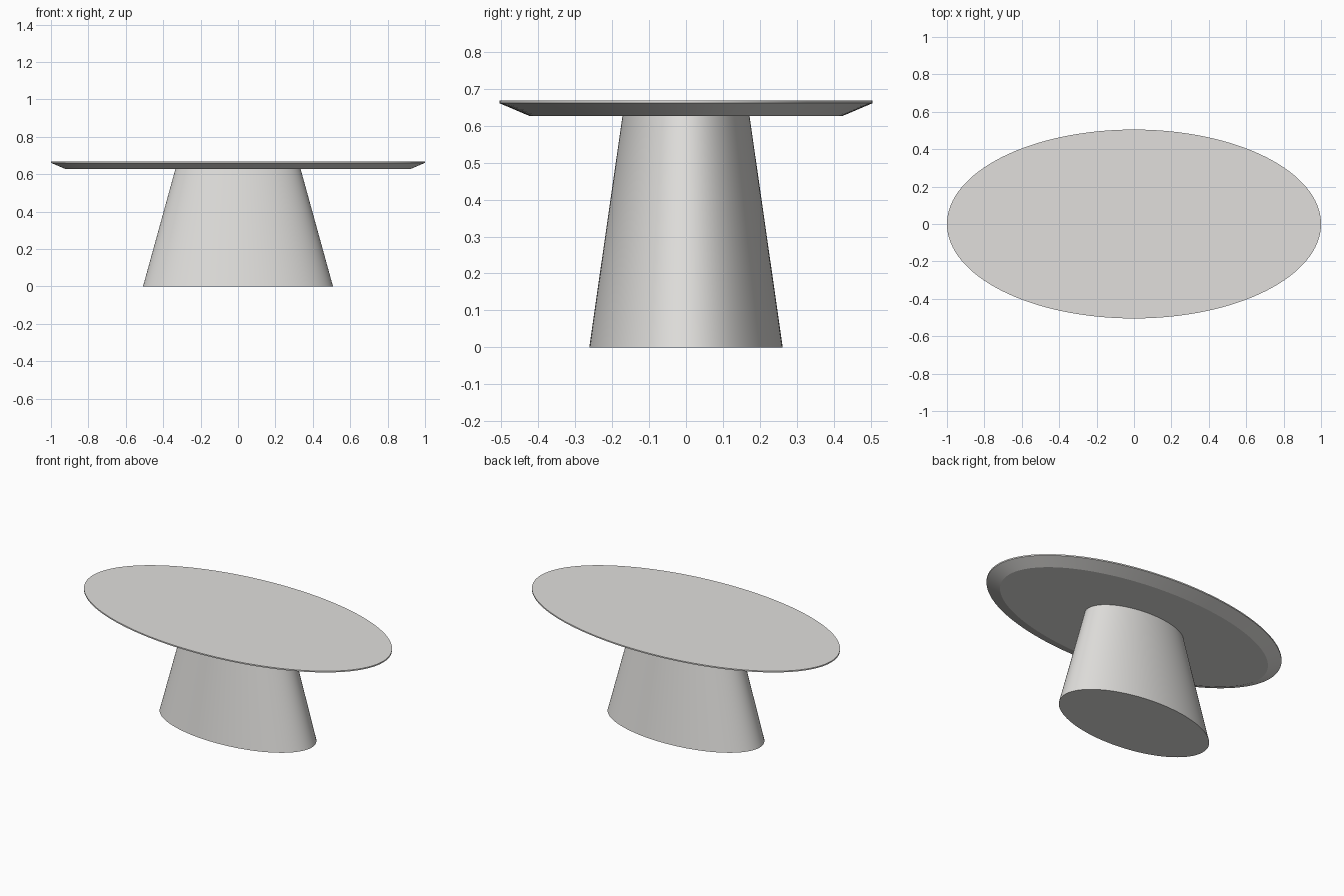
import bpy, bmesh, math

if "Cube" in bpy.data.objects:
    bpy.data.objects.remove(bpy.data.objects["Cube"])

SEGMENTS = 128


def elliptical_part(name, rings, material):
    """Closed solid lofted through elliptical rings given as (rx, ry, z)."""
    bm = bmesh.new()
    loops = []
    for rx, ry, z in rings:
        loops.append([bm.verts.new((rx * math.cos(2 * math.pi * i / SEGMENTS),
                                    ry * math.sin(2 * math.pi * i / SEGMENTS), z))
                      for i in range(SEGMENTS)])
    for low, high in zip(loops, loops[1:]):
        for i in range(SEGMENTS):
            j = (i + 1) % SEGMENTS
            bm.faces.new((low[i], low[j], high[j], high[i]))
    bm.faces.new(loops[0][::-1])
    bm.faces.new(loops[-1])
    mesh = bpy.data.meshes.new(name)
    bm.to_mesh(mesh)
    bm.free()
    mesh.materials.append(material)
    obj = bpy.data.objects.new(name, mesh)
    bpy.context.collection.objects.link(obj)
    bpy.ops.object.select_all(action='DESELECT')
    obj.select_set(True)
    bpy.context.view_layer.objects.active = obj
    bpy.ops.object.shade_smooth_by_angle(angle=math.radians(18))
    return obj


stone = bpy.data.materials.new("warm_light_grey")
stone.diffuse_color = (0.75, 0.74, 0.72, 1.0)
stone.use_nodes = True
stone.node_tree.nodes["Principled BSDF"].inputs["Base Color"].default_value = stone.diffuse_color

# Tapered pedestal
elliptical_part("pedestal", [(0.508, 0.262, 0.0), (0.335, 0.172, 0.627)], stone)

# Oval top with a thin rim and a chamfered underside
elliptical_part("table_top", [(0.92, 0.425, 0.627),
                              (1.0, 0.505, 0.661),
                              (1.0, 0.505, 0.669)], stone)
